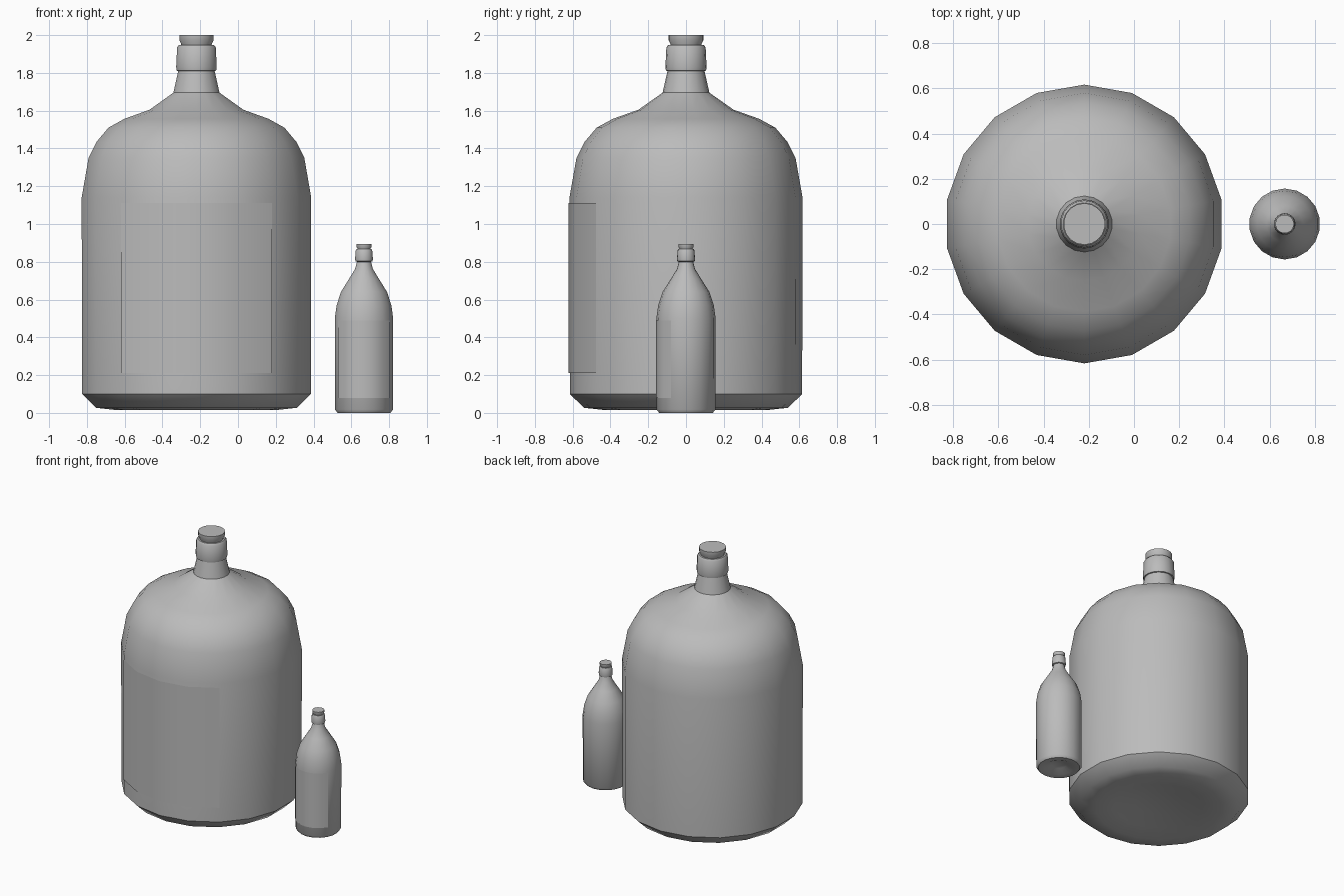
import bpy, bmesh, math

if "Cube" in bpy.data.objects:
    bpy.data.objects.remove(bpy.data.objects["Cube"])

SIDES = 18


def material(name, colour):
    m = bpy.data.materials.new(name)
    m.diffuse_color = (*colour, 1)
    m.use_nodes = True
    m.node_tree.nodes["Principled BSDF"].inputs["Base Color"].default_value = m.diffuse_color
    return m


GREY = material("plain_grey", (0.5, 0.5, 0.5))


def spin(name, profile, x, start=-90, steps=SIDES, smooth=40):
    """Sweep an (r, z) profile around a vertical axis at x, in 20 degree steps."""
    bm = bmesh.new()
    full = steps == SIDES
    count = steps if full else steps + 1
    rings = []
    for r, z in profile:
        if r == 0:
            rings.append([bm.verts.new((0, 0, z))] * count)
            continue
        ring = []
        for i in range(count):
            a = math.radians(start + 360 / SIDES * i)
            ring.append(bm.verts.new((r * math.cos(a), r * math.sin(a), z)))
        rings.append(ring)
    for low, high in zip(rings, rings[1:]):
        for i in range(steps):
            j = (i + 1) % count
            corners = list(dict.fromkeys([low[i], low[j], high[j], high[i]]))
            bm.faces.new(corners)
    mesh = bpy.data.meshes.new(name)
    bm.to_mesh(mesh)
    bm.free()
    mesh.materials.append(GREY)
    ob = bpy.data.objects.new(name, mesh)
    bpy.context.collection.objects.link(ob)
    ob.location.x = x
    bpy.ops.object.select_all(action='DESELECT')
    ob.select_set(True)
    bpy.context.view_layer.objects.active = ob
    bpy.ops.object.shade_smooth_by_angle(angle=math.radians(smooth))
    return ob


def label(name, radius, z0, z1, x, half_steps):
    """Thin curved plate on the front of a bottle."""
    spin(name, [(radius, z0), (radius, z1)], x,
         start=-90 - 20 * half_steps, steps=2 * half_steps)


# Large jug: hollowed base, straight body, round shoulder, neck and lip
BIG_X = -0.22
spin("large_bottle", [
    (0, 0.06), (0.16, 0.055), (0.30, 0.03), (0.43, 0.015), (0.54, 0.027),
    (0.615, 0.10), (0.617, 1.14), (0.58, 1.35), (0.537, 1.435),
    (0.473, 1.51), (0.387, 1.557), (0.252, 1.605), (0.124, 1.695),
    (0.098, 1.81), (0.106, 1.812), (0.109, 1.83), (0.104, 1.935),
    (0.094, 1.948), (0.08, 1.948)], BIG_X)
spin("large_cork", [(0.08, 1.93), (0.083, 1.955), (0.092, 1.972), (0.092, 2.0), (0, 2.0)], BIG_X)
label("large_label", 0.621, 0.21, 1.11, BIG_X, 2)

# Small bottle
SMALL_X = 0.667
spin("small_bottle", [
    (0, 0.03), (0.05, 0.025), (0.10, 0.003), (0.142, 0.0), (0.156, 0.018),
    (0.157, 0.50), (0.147, 0.57), (0.124, 0.64), (0.08, 0.71), (0.048, 0.762),
    (0.038, 0.80), (0.046, 0.803), (0.048, 0.815), (0.044, 0.862),
    (0.040, 0.868), (0.034, 0.868)], SMALL_X)
spin("small_cork", [(0.034, 0.86), (0.036, 0.872), (0.041, 0.88), (0.041, 0.895), (0, 0.895)], SMALL_X)
label("small_label", 0.159, 0.08, 0.49, SMALL_X, 3)
